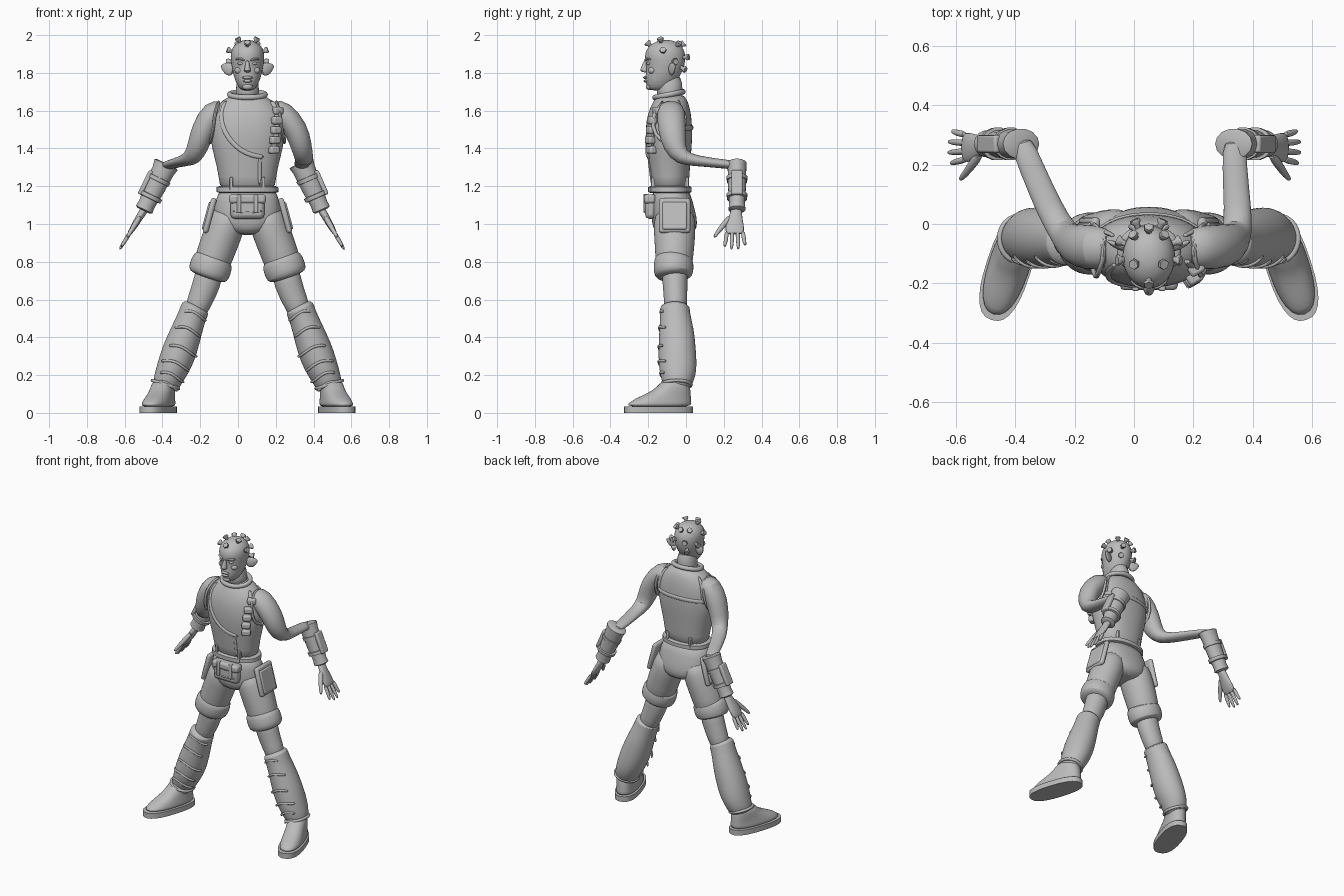
import bpy, bmesh
from math import sin, cos, pi, radians
from mathutils import Vector, Matrix

X, Y, Z = Vector((1, 0, 0)), Vector((0, 1, 0)), Vector((0, 0, 1))
BODY_X = 0.05  # the body stands slightly off centre

old = bpy.data.objects.get("Cube")
if old:
    bpy.data.objects.remove(old, do_unlink=True)

grey = bpy.data.materials.new("plain_grey")
grey.use_nodes = True
grey.diffuse_color = (0.5, 0.5, 0.5, 1)
grey.node_tree.nodes["Principled BSDF"].inputs["Base Color"].default_value = grey.diffuse_color


def finish(name, bm, level=0, bevel=0, mat=None):
    """Turn a bmesh into a shaded object with its modifiers."""
    if mat:
        bm.transform(mat)
    bmesh.ops.recalc_face_normals(bm, faces=bm.faces)
    me = bpy.data.meshes.new(name)
    bm.to_mesh(me)
    bm.free()
    me.materials.append(grey)
    me.shade_smooth()
    me.set_sharp_from_angle(angle=radians(50))
    ob = bpy.data.objects.new(name, me)
    ob.location.x = BODY_X
    bpy.context.collection.objects.link(ob)
    if bevel:
        mod = ob.modifiers.new("bevel", 'BEVEL')
        mod.width, mod.segments = bevel, 2
    if level:
        mod = ob.modifiers.new("smooth", 'SUBSURF')
        mod.levels = mod.render_levels = level
    return ob


def loft(name, rows, ref=X, k=1, level=1, flat=False, closed=False, sides=20, mat=None):
    """Skin elliptical sections (x, y, z, radius along ref, other radius)."""
    bm = bmesh.new()
    n, rings = len(rows), []
    pts = [Vector(r[:3]) for r in rows]
    for i, row in enumerate(rows):
        if flat:
            t = Z
        elif closed:
            t = (pts[(i + 1) % n] - pts[i - 1]).normalized()
        else:
            t = (pts[min(i + 1, n - 1)] - pts[max(i - 1, 0)]).normalized()
        u = (ref - t * ref.dot(t)).normalized()
        v = t.cross(u)
        ring = []
        for j in range(sides):
            c, s = cos(2 * pi * j / sides), sin(2 * pi * j / sides)
            c, s = (abs(w) ** k * (1 if w > 0 else -1) for w in (c, s))
            ring.append(bm.verts.new(pts[i] + u * row[3] * c + v * row[4] * s))
        rings.append(ring)
    for i in range(n if closed else n - 1):
        a, b = rings[i], rings[(i + 1) % n]
        for j in range(sides):
            q = (j + 1) % sides
            bm.faces.new((a[j], a[q], b[q], b[j]))
    if not closed:
        bm.faces.new(rings[0])
        bm.faces.new(rings[-1])
    return finish(name, bm, level, mat=mat)


def span(z, front, back, half):
    """Section given by its front, back and half width."""
    return (0, (front + back) / 2, z, half, (back - front) / 2)


def strap(name, pts, thin, wide, ref=Y, **kw):
    return loft(name, [(*p, thin, wide) for p in pts], ref, sides=8, **kw)


def block(name, centre, size, turn=0, axis='Y', bevel=0.01):
    bm = bmesh.new()
    bmesh.ops.create_cube(bm, size=1)
    mat = Matrix.Translation(centre) @ Matrix.Rotation(turn, 4, axis) @ Matrix.Diagonal((*size, 1))
    return finish(name, bm, bevel=bevel, mat=mat)


def ball(name, centre, radii):
    bm = bmesh.new()
    bmesh.ops.create_uvsphere(bm, u_segments=16, v_segments=10, radius=1)
    return finish(name, bm, mat=Matrix.Translation(centre) @ Matrix.Diagonal((*radii, 1)))


# Torso and pelvis
K = 0.9
torso = [span(1.16, -.185, .015, .15), span(1.25, -.19, .018, .15), span(1.35, -.205, .025, .175),
         span(1.45, -.217, .035, .2), span(1.55, -.212, .032, .198), span(1.62, -.19, .02, .17),
         span(1.66, -.165, .005, .125), span(1.69, -.155, -.015, .07)]
loft("torso", torso, k=K, flat=True, sides=28)
loft("pelvis", [span(1.2, -.18, .015, .148), span(1.12, -.18, .035, .172), span(1.03, -.185, .06, .185),
                span(.98, -.175, .06, .15), span(.94, -.15, .03, .07)], k=K, flat=True, sides=28)
loft("belt", [span(1.165, -.19, .02, .15), span(1.17, -.2, .03, .165), span(1.195, -.2, .03, .163),
              span(1.2, -.19, .02, .15)], k=K, flat=True, level=0, sides=28)


def on_torso(x, z, back=False):
    """Point on the torso skin at the given x and height."""
    for a, b in zip(torso, torso[1:]):
        if a[2] <= z <= b[2]:
            f = (z - a[2]) / (b[2] - a[2])
            yc, rx, ry = (a[i] + (b[i] - a[i]) * f for i in (1, 3, 4))
            depth = ry * max(0, 1 - min(1, abs(x) / rx) ** (2 / K)) ** (K / 2)
            return (x, yc + (depth if back else -depth), z)


# Vest trim, straps and cartridge pouches
diagonal = [(-.11, 1.655), (-.14, 1.6), (-.135, 1.52), (-.1, 1.45), (-.04, 1.39), (.03, 1.36), (.09, 1.355)]
strap("diagonal_strap", [on_torso(*p) for p in diagonal], .009, .014)
strap("front_seam", [on_torso(.065, z) for z in (1.355, 1.29, 1.2)], .007, .01)
strap("bandolier", [on_torso(x, z) for x, z in ((.12, 1.655), (.15, 1.6), (.155, 1.5), (.13, 1.37))], .01, .022)
for i in range(5):
    x, y, z = on_torso(.155 - .005 * i, 1.6 - .052 * i)
    block("bandolier_pouch", (x + .005, y - .004, z), (.055, .04, .04), radians(30), 'Z')
back_band = [on_torso(.19 * cos(pi * i / 10), 1.5 + .01 * sin(pi * i / 10), True) for i in range(11)]
strap("back_band", back_band, .014, .008, ref=Z)
for s in (-1, 1):
    strap("back_strap", [on_torso(s * x, z, True) for x, z in ((.115, 1.66), (.15, 1.61), (.165, 1.55), (.17, 1.5))],
          .008, .014)
    arc = [(.145, -.09, 1.655), (.17, -.02, 1.62), (.185, .005, 1.55), (.195, -.03, 1.45),
           (.2, -.1, 1.42), (.185, -.17, 1.47), (.175, -.18, 1.56), (.165, -.15, 1.62)]
    strap("armhole_trim", [(s * x, y, z) for x, y, z in arc], .009, .012, ref=X, closed=True)
    for back in (False, True):
        x, y, z = on_torso(s * .085, 1.21, back)
        block("belt_loop", (x, y, z), (.018, .025, .075), bevel=.004)

# Collar and neck
circle = [2 * pi * i / 24 for i in range(24)]
strap("collar", [(.095 * cos(a), -.09 + .075 * sin(a), 1.685 + .015 * sin(a)) for a in circle],
      .016, .016, ref=Z, closed=True)
loft("neck", [span(1.66, -.155, -.015, .07), span(1.7, -.155, -.018, .06), span(1.8, -.15, -.02, .06)], flat=True)

# Head and face
loft("head", [span(1.705, -.19, -.1, .028), span(1.725, -.208, -.07, .048), span(1.76, -.217, -.045, .066),
              span(1.8, -.213, -.022, .078), span(1.84, -.21, -.006, .085), span(1.89, -.222, 0, .092),
              span(1.93, -.208, -.012, .084), span(1.96, -.175, -.04, .058), span(1.975, -.13, -.08, .022)],
     flat=True, sides=24)
loft("nose", [span(1.87, -.222, -.2, .009), span(1.83, -.238, -.2, .013), span(1.812, -.246, -.2, .02),
              span(1.802, -.23, -.2, .016)], flat=True, sides=12)
ball("upper_lip", (0, -.213, 1.775), (.03, .014, .008))
ball("lower_lip", (0, -.21, 1.757), (.025, .015, .008))
ball("chin", (0, -.195, 1.727), (.028, .018, .018))
for s in (-1, 1):
    ball("eye", (s * .035, -.195, 1.85), (.017, .014, .009))
    strap("brow", [(s * .013, -.216, 1.864), (s * .037, -.211, 1.876), (s * .064, -.185, 1.872)], .008, .007)
    ball("cheek", (s * .042, -.178, 1.813), (.026, .022, .02))
    loft("ear", [(s * .07, -.085, 1.81, .03, .012), (s * .1, -.075, 1.82, .038, .014),
                 (s * .122, -.065, 1.832, .026, .01), (s * .14, -.058, 1.838, .006, .004)], ref=Z, sides=12)

# Flared studs over the scalp
studs = [(0, -.75, .75), (0, .75, .7), (.45, -.2, .9), (.5, .6, .75), (.45, 1, .12),
         (1, -.1, .45), (1, .45, -.1), (.5, .85, -.45)]
for x, y, z in studs:
    for s in ((-1, 1) if x else (1,)):
        d = Vector((s * x, y, z)).normalized()
        p = Vector((0, -.11, 1.87)) + Vector((d.x * .088, d.y * .107, d.z * .1))
        rows = [(*(p + d * h), r, r) for h, r in ((-.01, .01), (.012, .011), (.022, .019), (.031, .017))]
        loft("scalp_stud", rows, ref=Y if abs(d.y) < .8 else X, level=0, sides=6)


# Arms: bare upper arm, cuff guard and open hand
def arm(s, bends, wrist, tip):
    shape = [(.12, -.08, 1.615, .045, .06), (.18, -.08, 1.6, .068, .078)]
    sizes = [(.066, .075), (.057, .066), (.05, .045), (.047, .028), (.042, .024), (.04, .022)]
    rows = shape + [b + r for b, r in zip(bends, sizes)]
    loft("arm", [(s * r[0], *r[1:]) for r in rows], sides=16)
    elbow, wrist, tip = (Vector((s * p[0], *p[1:])) for p in (bends[-1], wrist, tip))
    elbow.y = wrist.y

    def at(f, a, b):
        return (*elbow.lerp(wrist, f), a, b)
    loft("arm_guard", [at(-.06, .055, .04), at(-.04, .068, .052), at(.1, .06, .05), at(.5, .055, .048),
                       at(.85, .045, .042), at(.97, .048, .046), at(1, .035, .03)], level=0, sides=14)
    for f in (.3, .68):
        loft("guard_band", [at(f - .05, .05, .04), at(f - .04, .064, .056), at(f + .04, .062, .055),
                            at(f + .05, .05, .04)], level=0, sides=14)
    slope = (wrist - elbow).normalized()
    out = Vector((-slope.z * s, 0, slope.x * s))
    block("guard_plate", elbow.lerp(wrist, .47) + out * .056, (.026, .06, .14),
          -s * abs(slope.angle(-Z)), bevel=.008)

    def hand_point(f, y):
        p = wrist.lerp(tip, f)
        return (p.x, y, p.z)
    loft("palm", [(*hand_point(f, y), a, b) for f, y, a, b in
                  ((-.1, .267, .024, .03), (.1, .265, .02, .032), (.3, .258, .019, .048),
                   (.5, .258, .015, .052), (.6, .258, .01, .046))], sides=14)
    for i, reach in enumerate((.92, 1, .99, .88)):
        y = .217 + .028 * i
        loft("finger", [(*hand_point(f, y + (i - 1.5) * w), r, r) for f, w, r in
                        ((.5, 0, .013), (.75, .004, .012), (reach, .009, .008))], sides=8)
    loft("thumb", [(*hand_point(f, y), r, r) for f, y, r in
                   ((.12, .24, .018), (.38, .195, .016), (.55, .165, .012), (.68, .148, .008))], sides=8)


arm(-1, [(.235, -.075, 1.5), (.262, -.06, 1.41), (.29, -.025, 1.35), (.33, .04, 1.335), (.4, .2, 1.318),
         (.435, .29, 1.305)], (.55, .27, 1.07), (.68, .25, .86))
arm(1, [(.262, -.075, 1.5), (.286, -.06, 1.41), (.3, -.025, 1.35), (.3, .05, 1.335), (.288, .2, 1.318),
        (.29, .29, 1.31)], (.395, .27, 1.07), (.515, .25, .86))

# Legs: shorts, cuffs, knees, gaiters and shoes
for s in (-1, 1):
    def limb(name, rows, **kw):
        return loft(name, [(s * r[0], *r[1:]) for r in rows], **kw)
    limb("shorts_leg", [(.085, -.06, 1.08, .09, .1), (.11, -.06, 1.0, .102, .115), (.15, -.06, .9, .102, .107),
                        (.185, -.063, .8, .098, .1), (.2, -.065, .76, .09, .09)])
    limb("shorts_cuff", [(.175, -.063, .825, .09, .09), (.18, -.065, .813, .108, .104), (.195, -.066, .77, .114, .108),
                         (.21, -.066, .73, .11, .104), (.215, -.065, .715, .085, .08)])
    limb("knee", [(.19, -.06, .8, .075, .075), (.215, -.058, .68, .075, .066), (.25, -.055, .6, .067, .062),
                  (.29, -.055, .5, .06, .06)])
    gaiter = [(.268, -.06, .57, .06, .065), (.277, -.06, .553, .08, .083), (.288, -.058, .525, .074, .078),
              (.32, -.05, .44, .082, .093), (.355, -.047, .34, .093, .099), (.385, -.044, .26, .09, .102),
              (.412, -.042, .2, .08, .095), (.432, -.048, .15, .072, .078), (.44, -.05, .12, .06, .06)]
    limb("gaiter", gaiter, sides=24)
    # Creases across the front of the gaiter
    for i, (cx, cy, z, rx, ry) in enumerate(gaiter[2:8]):
        arc = [pi * (1.1 + .09 * j + .07 * (i % 2)) for j in range(8)]
        strap("gaiter_crease", [(s * (cx + rx * cos(a)), cy + ry * sin(a), z + .36 * rx * cos(a) + .012 * sin(3 * a))
                                for a in arc], .008, .007, ref=Z)
    rim = [(s * (.434 + .07 * cos(a)), -.05 + .078 * sin(a), .15 + .022 * cos(a)) for a in circle]
    strap("gaiter_hem", rim, .01, .01, ref=Z, closed=True)
    place = Matrix.Translation((s * .44, -.045, 0)) @ Matrix.Rotation(s * radians(18), 4, 'Z')
    loft("sole", [span(z, -.293, .083, .076) for z in (0, .035)], k=.8, flat=True, level=0, sides=28, mat=place)
    loft("shoe", [span(.03, -.285, .078, .072), span(.05, -.275, .076, .07), span(.075, -.235, .074, .066),
                  span(.1, -.175, .072, .062), span(.13, -.115, .068, .06), span(.18, -.08, .06, .055)],
         k=.85, flat=True, sides=24, mat=place)
    # Hip pocket with a raised panel
    block("hip_pocket", (s * .2, -.06, 1.045), (.03, .165, .19), -s * radians(15), bevel=.013)
    block("pocket_panel", (s * .214, -.06, 1.043), (.02, .13, .15), -s * radians(15), bevel=.008)

# Belt pouch with flap and buckles
block("belt_pouch", (0, -.187, 1.09), (.18, .06, .125), bevel=.022)
block("pouch_flap", (0, -.192, 1.132), (.195, .062, .05), bevel=.015)
for s in (-1, 1):
    block("pouch_buckle", (s * .045, -.215, 1.11), (.022, .022, .1), bevel=.005)
strap("pouch_seam", [(x, -.214, 1.06 + abs(x) * .1) for x in (-.08, -.04, 0, .04, .08)], .006, .006)
